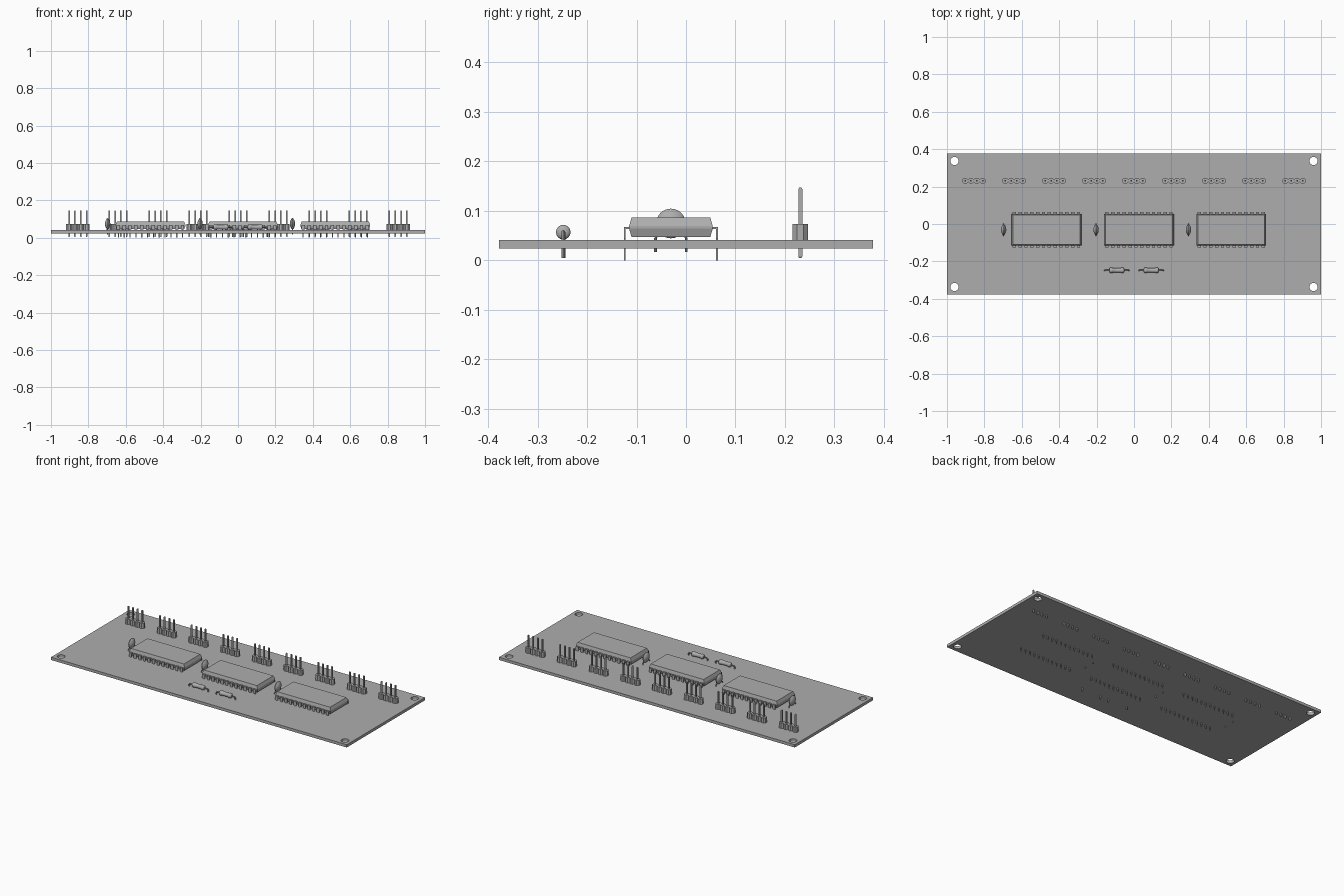
import bpy, bmesh, math
from mathutils import Matrix, Vector

cube = bpy.data.objects.get("Cube")
if cube:
    bpy.data.objects.remove(cube, do_unlink=True)

grey = bpy.data.materials.new("plain grey")
grey.use_nodes = True
grey.diffuse_color = (0.42, 0.42, 0.42, 1)
grey.node_tree.nodes["Principled BSDF"].inputs["Base Color"].default_value = (0.42, 0.42, 0.42, 1)

PITCH = 0.0312
BOARD_LOW, BOARD_TOP = 0.024, 0.041


def place(name, mesh, loc=(0, 0, 0)):
    ob = bpy.data.objects.new(name, mesh)
    ob.location = loc
    bpy.context.collection.objects.link(ob)
    return ob


def finish(bm, name, smooth=False):
    bmesh.ops.recalc_face_normals(bm, faces=bm.faces[:])
    mesh = bpy.data.meshes.new(name)
    bm.to_mesh(mesh)
    bm.free()
    mesh.materials.append(grey)
    if smooth:
        mesh.shade_smooth()
        mesh.set_sharp_from_angle(angle=math.radians(40))
    return mesh


def box(bm, x0, x1, y0, y1, z0, z1):
    size = Vector((x1 - x0, y1 - y0, z1 - z0))
    mid = Vector((x1 + x0, y1 + y0, z1 + z0)) / 2
    bmesh.ops.create_cube(bm, size=1, matrix=Matrix.Translation(mid) @ Matrix.Diagonal((*size, 1)))


def loft(bm, rings):
    """Skin a closed solid through rings that have equal point counts."""
    rows = [[bm.verts.new(p) for p in ring] for ring in rings]
    for a, b in zip(rows, rows[1:]):
        for i in range(len(a)):
            j = (i + 1) % len(a)
            bm.faces.new((a[i], a[j], b[j], b[i]))
    bm.faces.new(rows[0])
    bm.faces.new(rows[-1])


def lathe_x(bm, profile, steps=16):
    """Solid of revolution around x from (x, radius) pairs."""
    turns = [2 * math.pi * i / steps for i in range(steps)]
    loft(bm, [[(x, r * math.cos(t), r * math.sin(t)) for t in turns] for x, r in profile])


def wire(bm, path, radius, steps=8):
    """Round wire along a path in the xz plane."""
    pts = [Vector((x, 0, z)) for x, z in path]
    rings = []
    for i, p in enumerate(pts):
        along = (pts[min(i + 1, len(pts) - 1)] - pts[max(i - 1, 0)]).normalized()
        side = Vector((0, 1, 0))
        up = along.cross(side)
        rings.append([p + radius * (math.cos(t) * side + math.sin(t) * up)
                      for t in (2 * math.pi * k / steps for k in range(steps))])
    loft(bm, rings)


# Circuit board with four mounting holes
bm = bmesh.new()
box(bm, -1, 1, -0.378, 0.378, BOARD_LOW, BOARD_TOP)
board = place("circuit_board", finish(bm, "circuit_board"))
bm = bmesh.new()
for x in (-0.96, 0.96):
    for y in (-0.337, 0.337):
        bmesh.ops.create_cone(bm, cap_ends=True, segments=24, radius1=0.022, radius2=0.022,
                              depth=0.1, matrix=Matrix.Translation((x, y, 0.03)))
cutter = place("hole_cutter", finish(bm, "hole_cutter"))
cutter.hide_render = True
cutter.hide_viewport = True
cut = board.modifiers.new("mounting_holes", "BOOLEAN")
cut.object = cutter
cut.solver = "EXACT"
# Bake the holes and remove the helper
bpy.context.view_layer.update()
baked = bpy.data.meshes.new_from_object(board.evaluated_get(bpy.context.evaluated_depsgraph_get()))
board.modifiers.clear()
board.data = baked
bpy.data.objects.remove(cutter, do_unlink=True)

# Four-pin header: chamfered blocks with square pins
bm = bmesh.new()
h, c = PITCH / 2, 0.0065
outline = [(h, c), (c, h), (-c, h), (-h, c), (-h, -c), (-c, -h), (c, -h), (h, -c)]
for i in range(4):
    x = (i - 1.5) * PITCH
    loft(bm, [[(x + px, py, z) for px, py in outline] for z in (BOARD_TOP, 0.073)])
    box(bm, x - 0.004, x + 0.004, -0.004, 0.004, 0.008, 0.144)
    # Tapered pin tips
    for z0, z1 in ((0.144, 0.147), (0.008, 0.005)):
        loft(bm, [[(x + sx * r, sy * r, z) for sx, sy in ((1, 1), (-1, 1), (-1, -1), (1, -1))]
                  for r, z in ((0.004, z0), (0.0025, z1))])
header = finish(bm, "pin_header")
for i in range(9):
    place(f"pin_header_{i + 1}", header, ((i - 4) * 0.214, 0.231, 0))

# Chip body: bevelled slab, widest at mid height
bm = bmesh.new()
loft(bm, [[(sx * (0.187 - dx), sy * (0.0845 - dy), z)
           for sx, sy in ((1, 1), (-1, 1), (-1, -1), (1, -1))]
          for z, dx, dy in ((0.047, 0.006, 0.005), (0.064, 0, 0), (0.069, 0, 0), (0.087, 0.008, 0.005))])
chip = finish(bm, "chip_body")

# Chip legs: shoulder, wide upper leg, narrow lower leg
bm = bmesh.new()
for side in (-1, 1):
    for i in range(12):
        x = (i - 5.5) * PITCH
        inner, outer = side * 0.0915, side * 0.095
        box(bm, x - 0.009, x + 0.009, *sorted((side * 0.08, outer)), 0.0635, 0.067)
        box(bm, x - 0.009, x + 0.009, *sorted((inner, outer)), 0.043, 0.0635)
        box(bm, x - 0.003, x + 0.003, *sorted((inner, outer)), 0, 0.043)
legs = finish(bm, "chip_legs")

# Disc capacitor: lens-shaped body with two legs
bm = bmesh.new()
lathe_x(bm, [(-0.014, 0.004), (-0.0125, 0.012), (-0.0095, 0.02), (-0.005, 0.027), (-0.0015, 0.03),
             (0.0015, 0.03), (0.005, 0.027), (0.0095, 0.02), (0.0125, 0.012), (0.014, 0.004)], 24)
bmesh.ops.translate(bm, verts=bm.verts[:], vec=(0, 0, 0.0745))
for y in (-PITCH, PITCH):
    top = 0.06
    rings = []
    for z, inward in ((0.017, 0), (0.045, 0), (top, 0.4)):
        cy = y * (1 - inward)
        rings.append([(0.0027 * math.cos(t), cy + 0.0027 * math.sin(t), z)
                      for t in (k * math.pi / 4 for k in range(8))])
    loft(bm, rings)
capacitor = finish(bm, "disc_capacitor", True)

for i in range(3):
    x = 0.026 + (i - 1) * 0.494
    place(f"chip_body_{i + 1}", chip, (x, -0.0305, 0))
    place(f"chip_legs_{i + 1}", legs, (x, -0.0305, 0))
    place(f"disc_capacitor_{i + 1}", capacitor, (x - 0.229, -0.0305, 0))

# Resistor: waisted round body with bent leads
bm = bmesh.new()
lathe_x(bm, [(-0.04, 0.006), (-0.038, 0.012), (-0.034, 0.0148), (-0.024, 0.0148), (-0.021, 0.0125),
             (0.021, 0.0125), (0.024, 0.0148), (0.034, 0.0148), (0.038, 0.012), (0.04, 0.006)])
bmesh.ops.translate(bm, verts=bm.verts[:], vec=(0, 0, 0.057))
for s in (-1, 1):
    bend = [(s * (0.056 + 0.008 * math.sin(a)), 0.049 + 0.008 * math.cos(a))
            for a in (k * math.pi / 8 for k in range(5))]
    wire(bm, [(s * 0.036, 0.057)] + bend + [(s * 0.064, 0.005)], 0.004)
resistor = finish(bm, "resistor", True)
for name, x in (("right", -0.092), ("left", 0.092)):
    place(f"{name}_resistor", resistor, (x, -0.248, 0))
